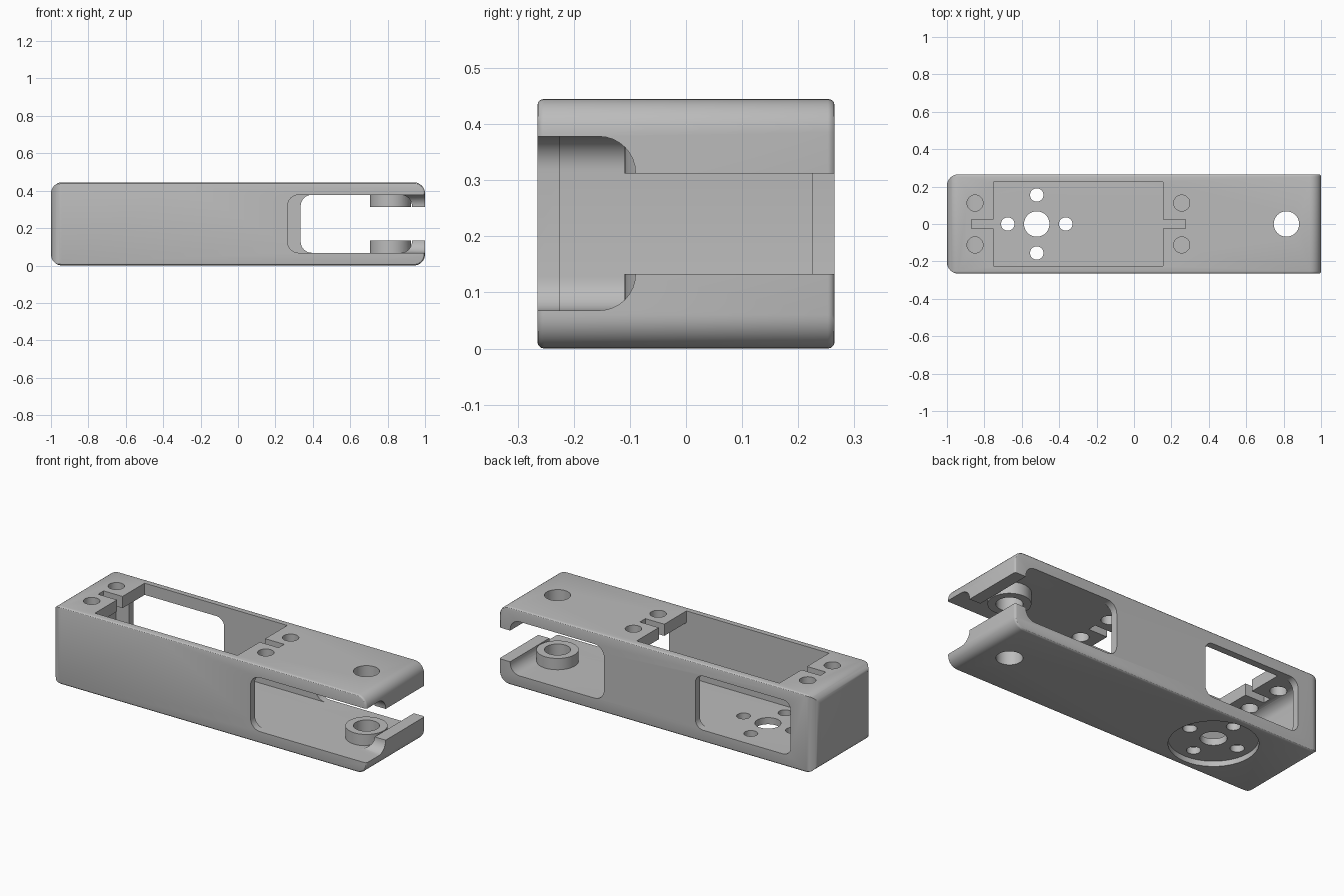
import bpy
import bmesh
import math
from mathutils import Vector

old = bpy.data.objects.get("Cube")
if old:
    bpy.data.objects.remove(old, do_unlink=True)

# Single grey material
grey = bpy.data.materials.new("plain_grey")
grey.use_nodes = True
GREY = (0.5, 0.5, 0.5, 1)
grey.diffuse_color = GREY
grey.node_tree.nodes["Principled BSDF"].inputs["Base Color"].default_value = GREY


def finish(bm, name):
    mesh = bpy.data.meshes.new(name)
    bmesh.ops.recalc_face_normals(bm, faces=bm.faces)
    bm.to_mesh(mesh)
    bm.free()
    obj = bpy.data.objects.new(name, mesh)
    bpy.context.collection.objects.link(obj)
    mesh.materials.append(grey)
    return obj


def block(name, xs, ys, zs, axis=0, radius=0, rule=lambda p: True, rim=0):
    """Box whose edges along one axis are rounded, with optional rounded end rims."""
    bm = bmesh.new()
    bmesh.ops.create_cube(bm, size=1)
    for v in bm.verts:
        v.co = Vector([(r[0] + r[1]) / 2 + c * (r[1] - r[0])
                       for r, c in zip((xs, ys, zs), v.co)])

    def along(e):
        d = (e.verts[1].co - e.verts[0].co).normalized()
        return abs(d[axis]) > 0.99

    if radius:
        edges = [e for e in bm.edges
                 if along(e) and rule((e.verts[0].co + e.verts[1].co) / 2)]
        bmesh.ops.bevel(bm, geom=edges, offset=radius, segments=8,
                        profile=0.5, affect='EDGES')
    if rim:
        caps = [f for f in bm.faces if abs(f.normal[axis]) > 0.99]
        edges = list({e for f in caps for e in f.edges})
        bmesh.ops.bevel(bm, geom=edges, offset=rim, segments=3,
                        profile=0.5, affect='EDGES')
    return finish(bm, name)


def cylinder(name, x, y, r, z0, z1):
    bm = bmesh.new()
    bmesh.ops.create_cone(bm, cap_ends=True, segments=40, radius1=r,
                          radius2=r, depth=z1 - z0)
    bmesh.ops.translate(bm, verts=bm.verts, vec=(x, y, (z0 + z1) / 2))
    return finish(bm, name)


def combine(tool, operation='DIFFERENCE'):
    tool.hide_render = True
    mod = body.modifiers.new("shape", 'BOOLEAN')
    mod.operation = operation
    mod.solver = 'EXACT'
    mod.object = tool
    bpy.context.view_layer.objects.active = body
    bpy.ops.object.modifier_apply(modifier=mod.name)
    bpy.data.objects.remove(tool, do_unlink=True)


H = 0.445
LOW, HIGH = 0.068, 0.378
SLOT = (0.133, 0.312)
WALL = 0.225
PIVOT, MOTOR = 0.815, -0.52

# Outer shell, with rounded upright edges at the closed end
body = block("arm_housing", (-1, 1), (-0.265, 0.265), (0, H),
             axis=1, radius=0.06, rim=0.012)
combine(block("outline", (-1, 1.2), (-0.265, 0.265), (-0.2, 0.7), axis=2,
              radius=0.06, rule=lambda p: p.x < 0), 'INTERSECT')

# Long hollow interior
combine(block("cavity", (-0.93, 0.93), (-WALL, WALL), (LOW, HIGH), axis=1, radius=0.06))
# Back windows
for x0, x1, r in ((0.335, 0.93, 0.06), (-0.85, -0.245, 0.05)):
    combine(block("back_window", (x0, x1), (0.15, 0.4), (LOW, HIGH), axis=1, radius=r))
# Front side opening, running out through the fork end
combine(block("front_window", (0.265, 1.2), (-0.4, -0.2), (LOW, HIGH), axis=1, radius=0.06))
combine(block("fork_scoop", (0.6, 1.2), (-0.4, -0.09), (LOW, HIGH), axis=0, radius=0.065))
combine(block("fork_slot", (0.8, 1.2), (-0.4, 0.4), SLOT))

# Top service opening with a cable slot at each end
combine(block("top_opening", (-0.75, 0.155), (-WALL, WALL), (0.3, 0.6)))
for x0, x1 in ((-0.87, -0.7), (0.1, 0.275)):
    combine(block("cable_slot", (x0, x1), (-0.025, 0.025), (0.33, 0.6)))

# Pivot bosses inside the fork
combine(cylinder("lower_boss", PIVOT, 0, 0.11, 0.04, SLOT[0]), 'UNION')
combine(cylinder("upper_boss", PIVOT, 0, 0.11, SLOT[1], 0.41), 'UNION')
combine(cylinder("pivot_hole", PIVOT, 0, 0.068, -0.2, 0.7))

# Cover screw holes
for x in (-0.85, 0.255):
    for y in (-0.112, 0.112):
        combine(cylinder("screw_hole", x, y, 0.043, 0.3, 0.6))

# Round recess under the floor, with hub and bolt holes
combine(cylinder("horn_recess", MOTOR, 0, 0.228, -0.2, 0.03))
combine(cylinder("hub_hole", MOTOR, 0, 0.068, -0.2, 0.2))
for i in range(4):
    a = i * math.pi / 2
    combine(cylinder("bolt_hole", MOTOR + 0.155 * math.cos(a),
                     0.155 * math.sin(a), 0.036, -0.2, 0.2))

# Keep flat faces crisp and curves smooth
body.data.materials.clear()
body.data.materials.append(grey)
bpy.ops.object.select_all(action='DESELECT')
body.select_set(True)
bpy.context.view_layer.objects.active = body
bpy.ops.object.shade_smooth_by_angle(angle=math.radians(30))
